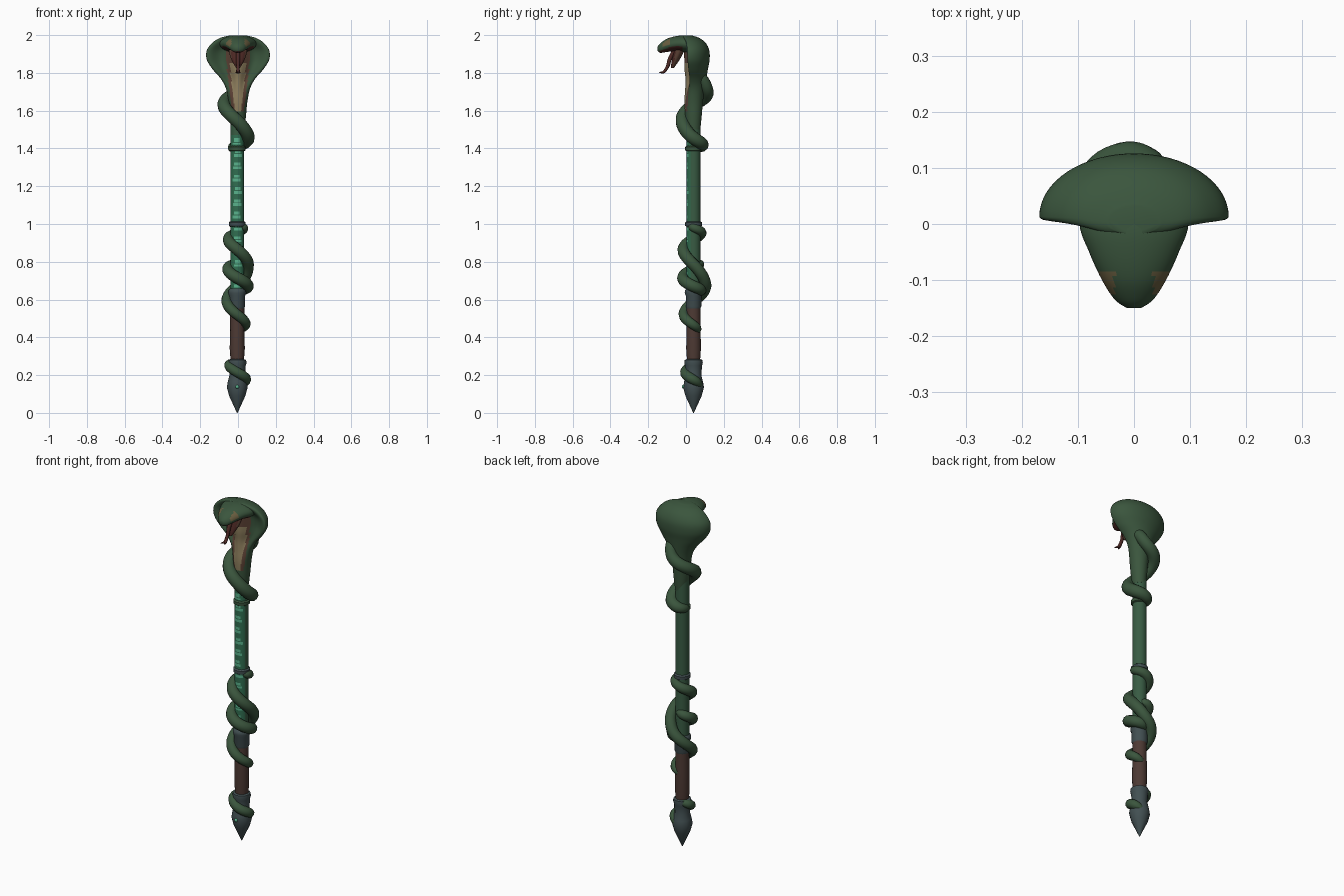
import bpy, bmesh
from math import sin, cos, pi, radians, sqrt

cube = bpy.data.objects.get("Cube")
if cube:
    bpy.data.objects.remove(cube)

AX, AY = -0.004, 0.04  # axis of the shaft


def material(name, rgb):
    m = bpy.data.materials.new(name)
    m.use_nodes = True
    m.diffuse_color = (*rgb, 1)
    bsdf = m.node_tree.nodes["Principled BSDF"]
    bsdf.inputs["Base Color"].default_value = (*rgb, 1)
    bsdf.inputs["Roughness"].default_value = 0.7
    return m


scale_green = material("scale green", (0.043, 0.092, 0.047))
shaft_green = material("shaft green", (0.04, 0.105, 0.056))
jade = material("bright jade", (0.03, 0.155, 0.08))
glow = material("glowing mint", (0.10, 0.44, 0.26))
steel = material("blue grey metal", (0.055, 0.08, 0.085))
leather = material("brown leather", (0.075, 0.042, 0.034))
cream = material("belly cream", (0.27, 0.21, 0.11))
rust = material("belly rust", (0.11, 0.055, 0.036))
red = material("mouth red", (0.075, 0.022, 0.018))
amber = material("amber eye", (0.14, 0.11, 0.05))


def smooth_rows(rows, n):
    """Catmull-Rom resampling of rows of values, n steps per span."""
    out = []
    for i in range(len(rows) - 1):
        a, b, c, d = (rows[max(0, min(len(rows) - 1, i + k))] for k in (-1, 0, 1, 2))
        for s in range(n):
            t = s / n
            out.append([0.5 * (2 * q + (r - p) * t + (2 * p - 5 * q + 4 * r - u) * t * t
                               + (3 * q - p - 3 * r + u) * t ** 3)
                        for p, q, r, u in zip(a, b, c, d)])
    return out + [list(rows[-1])]


def finish(obj, angle=40):
    bpy.ops.object.select_all(action='DESELECT')
    obj.select_set(True)
    bpy.context.view_layer.objects.active = obj
    bpy.ops.object.shade_smooth_by_angle(angle=radians(angle))


def loft(name, rings, mats, rule=None, angle=40):
    """Skin a list of closed rings, cap both ends, colour faces by a rule."""
    bm = bmesh.new()
    vs = [[bm.verts.new(p) for p in ring] for ring in rings]
    n = len(vs[0])
    for lo, hi in zip(vs, vs[1:]):
        for i in range(n):
            j = (i + 1) % n
            bm.faces.new((lo[i], lo[j], hi[j], hi[i]))
    bm.faces.new(vs[0])
    bm.faces.new(vs[-1])
    bmesh.ops.recalc_face_normals(bm, faces=bm.faces)
    bm.normal_update()
    if rule:
        for f in bm.faces:
            f.material_index = rule(f.calc_center_median(), f.normal)
    me = bpy.data.meshes.new(name)
    bm.to_mesh(me)
    bm.free()
    for m in mats:
        me.materials.append(m)
    obj = bpy.data.objects.new(name, me)
    bpy.context.collection.objects.link(obj)
    finish(obj, angle)


def lathe(name, profile, sides, mats, rule=None):
    rings = [[(AX + r * cos(2 * pi * i / sides), AY + r * sin(2 * pi * i / sides), z)
              for i in range(sides)] for r, z in profile]
    loft(name, rings, mats, rule)


def tube(name, points, mat):
    """Round tube through rows of x, y, z, radius."""
    cu = bpy.data.curves.new(name, 'CURVE')
    cu.dimensions = '3D'
    cu.bevel_depth = 1
    cu.bevel_resolution = 4
    cu.use_fill_caps = True
    sp = cu.splines.new('POLY')
    sp.points.add(len(points) - 1)
    for p, (x, y, z, r) in zip(sp.points, points):
        p.co = (x, y, z, 1)
        p.radius = r
    cu.materials.append(mat)
    obj = bpy.data.objects.new(name, cu)
    bpy.context.collection.objects.link(obj)
    bpy.ops.object.select_all(action='DESELECT')
    obj.select_set(True)
    bpy.context.view_layer.objects.active = obj
    bpy.ops.object.convert(target='MESH')
    finish(bpy.context.object)


def coil(name, rows):
    """Snake body wound round the shaft: rows of angle, z, winding radius, thickness."""
    pts = [(AX + R * cos(radians(a)), AY + R * sin(radians(a)), z, r)
           for a, z, R, r in smooth_rows(rows, 10)]
    tube(name, pts, scale_green)


def shaft_colour(c, n):
    """Jade front with clusters of glowing strokes."""
    if n.y > -0.4 or c.z > 1.47:
        return 0
    k, part = divmod(c.z - 0.645, 0.0645)
    side = c.x - AX - 0.004 * (k % 3 - 1)
    in_stroke = part < 0.034 and not 0.013 < part < 0.018
    return 2 if in_stroke and abs(side) < (0.02 if part < 0.015 else 0.015) else 1


# Shaft, grip and metal fittings
lathe("shaft", [(0.037, 0.62 + 0.005 * i) for i in range(213)], 40,
      [shaft_green, jade, glow], shaft_colour)
lathe("grip", [(0.034, 0.26), (0.04, 0.34), (0.038, 0.45), (0.037, 0.57)], 14, [leather])
lathe("pommel", [(0.002, 0), (0.02, 0.04), (0.043, 0.09), (0.055, 0.135), (0.05, 0.165),
                 (0.041, 0.2), (0.045, 0.25), (0.049, 0.265), (0.047, 0.28), (0.034, 0.285)],
      12, [steel])
lathe("guard", [(0.034, 0.545), (0.042, 0.565), (0.042, 0.62), (0.048, 0.635),
                (0.046, 0.65), (0.036, 0.66)], 14, [steel])
for name, z, mat in (("middle_ring", 1.0, steel), ("upper_ring", 1.4, scale_green)):
    lathe(name, [(0.035, z - 0.016), (0.044, z - 0.01), (0.045, z + 0.008), (0.035, z + 0.016)],
          16, [mat])

# Small gem on the front of the pommel
bpy.ops.mesh.primitive_uv_sphere_add(segments=10, ring_count=6, radius=0.01,
                                     location=(AX, AY - 0.052, 0.138))
gem = bpy.context.object
gem.name = "pommel_gem"
gem.data.materials.append(glow)
finish(gem)

# Snake body coils
coil("upper_coil", [(10, 1.80, 0.03, 0.026), (50, 1.765, 0.06, 0.031), (90, 1.70, 0.074, 0.033),
                    (180, 1.63, 0.07, 0.035), (270, 1.545, 0.06, 0.035),
                    (360, 1.455, 0.057, 0.035), (450, 1.415, 0.047, 0.031),
                    (530, 1.40, 0.025, 0.02)])
coil("long_coil", [(-20, 0.99, 0.02, 0.018), (0, 0.98, 0.035, 0.022), (90, 0.955, 0.042, 0.026),
                   (180, 0.92, 0.046, 0.03), (270, 0.865, 0.054, 0.031), (360, 0.785, 0.057, 0.031),
                   (405, 0.73, 0.063, 0.031), (450, 0.67, 0.063, 0.031), (540, 0.59, 0.055, 0.029),
                   (630, 0.52, 0.052, 0.027), (720, 0.465, 0.044, 0.025),
                   (790, 0.435, 0.02, 0.018)])
coil("short_coil", [(90, 0.79, 0.02, 0.02), (130, 0.785, 0.04, 0.026), (180, 0.765, 0.05, 0.029),
                    (270, 0.715, 0.056, 0.031), (360, 0.67, 0.056, 0.031),
                    (420, 0.65, 0.045, 0.028), (480, 0.64, 0.02, 0.02)])
coil("tail_coil", [(130, 0.27, 0.025, 0.018), (180, 0.255, 0.044, 0.024), (270, 0.215, 0.045, 0.026),
                   (360, 0.175, 0.047, 0.026), (420, 0.145, 0.035, 0.018)])

# Neck and spread hood: z, half width, rim y, depth behind, depth in front, pocket
hood_rows = smooth_rows([
    (1.5, 0.034, 0.04, 0.036, 0.036, 0), (1.57, 0.042, 0.04, 0.043, 0.044, 0),
    (1.65, 0.05, 0.04, 0.05, 0.048, 0),
    (1.72, 0.065, 0.038, 0.062, 0.042, 0.01), (1.77, 0.092, 0.032, 0.076, 0.035, 0.025),
    (1.82, 0.135, 0.022, 0.094, 0.03, 0.035), (1.87, 0.165, 0.015, 0.11, 0.024, 0.04),
    (1.92, 0.165, 0.013, 0.11, 0.024, 0.035), (1.96, 0.135, 0.012, 0.091, 0.028, 0.015),
    (1.985, 0.095, 0.01, 0.06, 0.03, 0), (1.998, 0.045, 0.002, 0.03, 0.02, 0)], 6)


def hood_ring(z, w, rim, back, front, pocket, n=64):
    ring = []
    for i in range(n):
        a = 2 * pi * i / n
        u = cos(a)
        if sin(a) >= 0:
            y = rim + back * sin(a)
        else:
            y = rim - front * sqrt(max(0, 1 - u * u)) + pocket * sin(pi * abs(u)) ** 2
        ring.append((w * u, y, z))
    return ring


def hood_colour(c, n):
    edge = 0.016 + 0.12 * (c.z - 1.6)
    if n.y > -0.2 or not 1.6 < c.z < 1.92 or abs(c.x) > edge + 0.016:
        return 0
    return 1 if abs(c.x) < edge and c.z < 1.855 else 2


loft("hood", [hood_ring(*r) for r in hood_rows], [scale_green, cream, rust], hood_colour, 60)


# Head with eye patches and a red palate: y, z, half width, half height
def head_colour(c, n):
    if n.z < -0.6 and c.y < -0.02:
        return 1
    return 2 if n.z > 0.1 and abs(c.x) > 0.034 and -0.125 < c.y < -0.085 else 0


head_rows = smooth_rows([
    (0.06, 1.945, 0.085, 0.04), (0, 1.953, 0.097, 0.045), (-0.05, 1.955, 0.08, 0.04),
    (-0.1, 1.946, 0.057, 0.035), (-0.135, 1.932, 0.034, 0.026), (-0.15, 1.927, 0.012, 0.012)], 6)
loft("head", [[(w * cos(a), y, z + h * sin(a)) for a in (2 * pi * i / 36 for i in range(36))]
              for y, z, w, h in head_rows], [scale_green, red, amber], head_colour, 60)

# Open lower jaw: z, y, half width, half depth
jaw_rows = smooth_rows([(1.95, -0.025, 0.055, 0.03), (1.9, -0.042, 0.045, 0.025),
                        (1.86, -0.058, 0.03, 0.018), (1.825, -0.073, 0.01, 0.008)], 4)
loft("lower_jaw", [[(w * cos(a), y + d * sin(a), z) for a in (2 * pi * i / 20 for i in range(20))]
                   for z, y, w, d in jaw_rows], [rust, red],
     lambda c, n: int(n.y < -0.3 and abs(c.x) < 0.034), 60)

# Forked tongue, mirrored
for side, s in (("left", 1), ("right", -1)):
    tube(side + "_tongue", smooth_rows([
        (0, -0.06, 1.92, 0.012), (0, -0.085, 1.875, 0.011), (0, -0.097, 1.835, 0.009),
        (s * 0.003, -0.118, 1.805, 0.007), (s * 0.012, -0.142, 1.803, 0.002)], 5), red)
